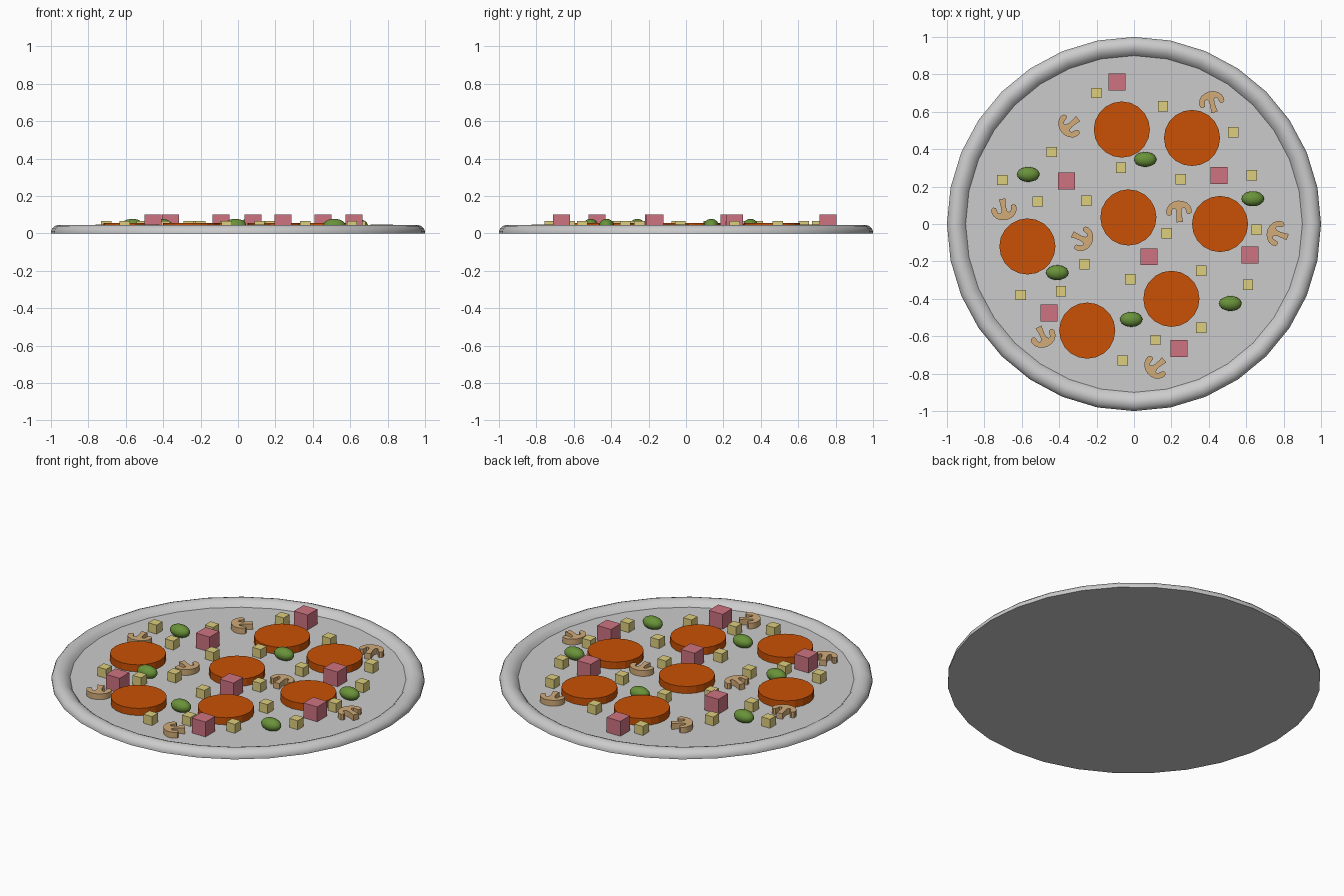
import bpy, bmesh, math
from mathutils import Matrix, Vector

if "Cube" in bpy.data.objects:
    bpy.data.objects.remove(bpy.data.objects["Cube"])

FLOOR = 0.014


def material(name, rgb):
    m = bpy.data.materials.new(name)
    m.diffuse_color = (*[(c / 255) ** 2.2 for c in rgb], 1)
    m.use_nodes = True
    m.node_tree.nodes["Principled BSDF"].inputs["Base Color"].default_value = m.diffuse_color
    return m


def finish(name, bm, mat=None, smooth=None):
    bmesh.ops.recalc_face_normals(bm, faces=bm.faces)
    me = bpy.data.meshes.new(name)
    bm.to_mesh(me)
    bm.free()
    ob = bpy.data.objects.new(name, me)
    bpy.context.collection.objects.link(ob)
    if mat:
        me.materials.append(mat)
    if smooth:
        bpy.ops.object.select_all(action='DESELECT')
        ob.select_set(True)
        bpy.context.view_layer.objects.active = ob
        bpy.ops.object.shade_smooth_by_angle(angle=math.radians(smooth))
    return ob


# Base: flat disc with a rounded raised rim, lathed in 32 steps
bm = bmesh.new()
profile = [(1.0, 0), (1.0, 0.012), (0.994, 0.026), (0.98, 0.039), (0.962, 0.046),
           (0.945, 0.046), (0.928, 0.04), (0.912, 0.029), (0.9, FLOOR)]
N = 32
rings = [[bm.verts.new((r * math.cos(2 * math.pi * i / N), r * math.sin(2 * math.pi * i / N), z))
          for i in range(N)] for r, z in profile]
for a, b in zip(rings, rings[1:]):
    for i in range(N):
        j = (i + 1) % N
        bm.faces.new((a[i], a[j], b[j], b[i]))
bm.faces.new(rings[0])
bm.faces.new(rings[-1])
finish("pizza_base", bm, smooth=35)

orange = material("pepperoni_orange", (200, 82, 14))
pink = material("ham_pink", (205, 115, 128))
yellow = material("cheese_yellow", (220, 205, 125))
green = material("olive_green", (105, 145, 60))
tan = material("mushroom_tan", (208, 170, 120))

# Pepperoni slices
for x, y in [(-.065, .505), (.31, .46), (-.03, .035), (.46, 0),
             (-.57, -.12), (.2, -.4), (-.25, -.57)]:
    bm = bmesh.new()
    top = 0.056
    bmesh.ops.create_cone(bm, cap_ends=True, segments=20, radius1=.15, radius2=.15,
                          depth=top - FLOOR,
                          matrix=Matrix.Translation((x, y, (top + FLOOR) / 2)))
    finish("pepperoni", bm, orange)


# Cubes of ham and cheese
def cubes(name, size, mat, places):
    for x, y in places:
        bm = bmesh.new()
        bmesh.ops.create_cube(bm, size=size,
                              matrix=Matrix.Translation((x, y, FLOOR - .002 + size / 2)))
        finish(name, bm, mat)


cubes("ham_cube", .09, pink, [(-.09, .76), (-.36, .23), (.455, .26), (.08, -.175),
                              (.62, -.165), (-.455, -.475), (.24, -.665)])
cubes("cheese_cube", .055, yellow, [
    (-.2, .7), (.155, .63), (.53, .49), (-.44, .385), (-.07, .3), (.25, .24), (.63, .26),
    (-.705, .235), (-.515, .12), (-.255, .125), (.175, -.05), (.655, -.03), (-.265, -.215),
    (.36, -.25), (-.02, -.295), (.61, -.325), (-.605, -.38), (-.39, -.36), (.36, -.555),
    (.115, -.62), (-.06, -.73)])

# Olives: squashed spheres
for x, y in [(-.565, .265), (.06, .345), (.635, .135), (-.41, -.26), (.515, -.425), (-.015, -.51)]:
    bm = bmesh.new()
    bmesh.ops.create_uvsphere(bm, u_segments=20, v_segments=12, radius=1,
                              matrix=Matrix.Translation((x, y, .042)) @
                              Matrix.Diagonal((.06, .04, .036, 1)))
    finish("olive", bm, green, smooth=60)

# Mushroom slices: half outline mirrored and extruded, stem along local +x
half = [(-.055, 0), (-.051, .025), (-.04, .046), (-.022, .062), (0, .069), (.016, .066),
        (.022, .054), (.018, .042), (.004, .038), (-.012, .034), (-.016, .024),
        (-.008, .016), (.01, .013), (.04, .015), (.06, .018)]
outline = half + [(x, -y) for x, y in reversed(half[1:])]
for x, y, ang in [(-.345, .525, 40), (.415, .655, -75), (-.695, .075, 100), (-.275, -.08, 155),
                  (.24, .07, -85), (.765, -.05, -20), (-.485, -.605, 115), (.115, -.765, 40)]:
    bm = bmesh.new()
    face = bm.faces.new([bm.verts.new((px, py, FLOOR)) for px, py in outline])
    ext = bmesh.ops.extrude_face_region(bm, geom=[face])
    bmesh.ops.translate(bm, vec=Vector((0, 0, .034)),
                        verts=[v for v in ext["geom"] if isinstance(v, bmesh.types.BMVert)])
    bm.transform(Matrix.Translation((x, y, 0)) @ Matrix.Rotation(math.radians(ang), 4, 'Z'))
    finish("mushroom_slice", bm, tan, smooth=40)
